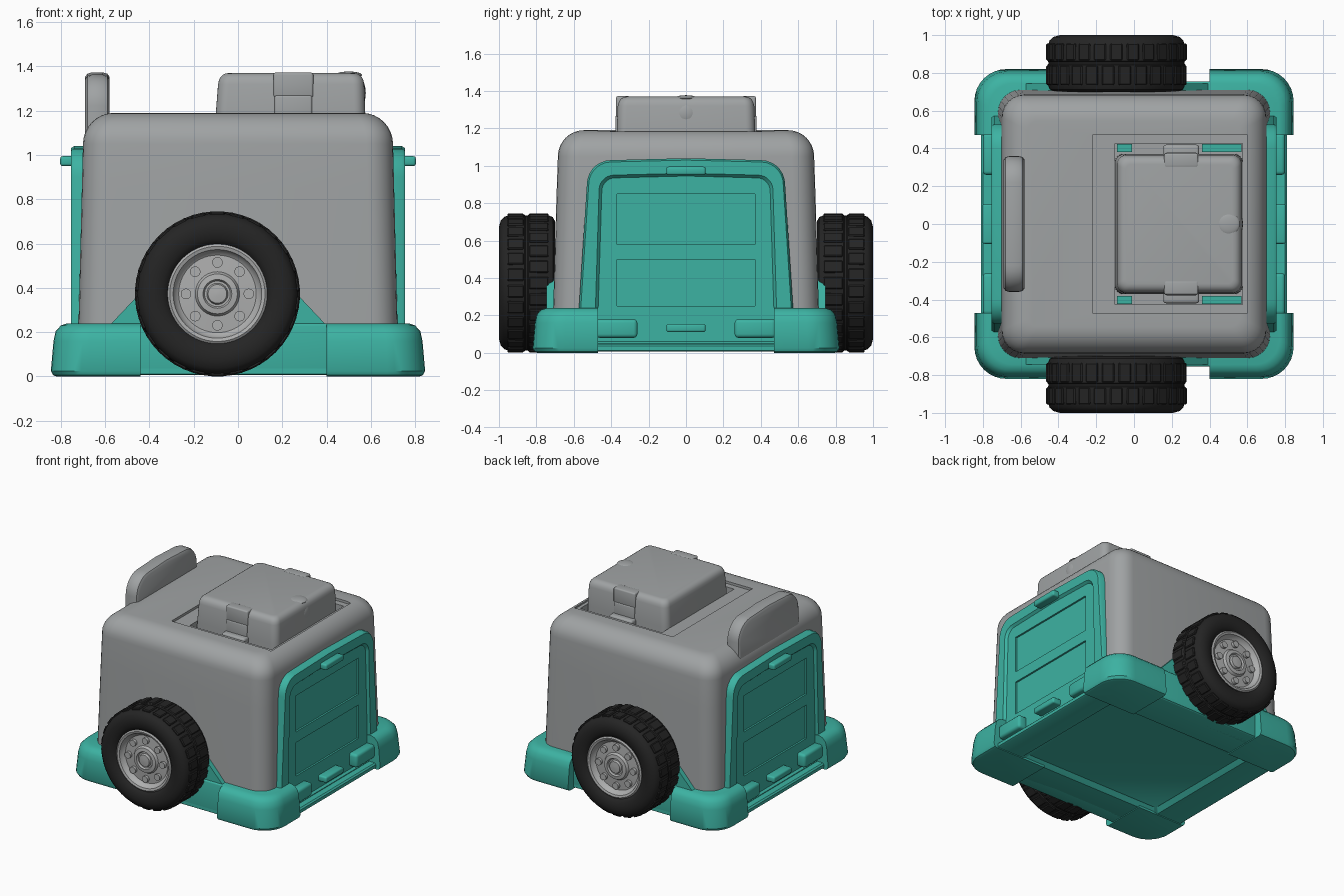
import bpy, bmesh
from math import sin, cos, pi, radians
from mathutils import Matrix, Vector

if "Cube" in bpy.data.objects:
    bpy.data.objects.remove(bpy.data.objects["Cube"])


def material(name, rgb):
    m = bpy.data.materials.new(name)
    m.diffuse_color = (*rgb, 1)
    m.use_nodes = True
    m.node_tree.nodes["Principled BSDF"].inputs["Base Color"].default_value = m.diffuse_color
    return m


GREY = material("body grey", (0.35, 0.365, 0.37))
HUB = material("rim grey", (0.42, 0.425, 0.425))
TEAL = material("teal", (0.046, 0.45, 0.365))
BLACK = material("tyre black", (0.018, 0.018, 0.018))


def finish(bm, name, mat):
    bmesh.ops.recalc_face_normals(bm, faces=bm.faces)
    me = bpy.data.meshes.new(name)
    bm.to_mesh(me)
    bm.free()
    me.materials.append(mat)
    ob = bpy.data.objects.new(name, me)
    bpy.context.collection.objects.link(ob)
    return ob


def loft(name, rings, mat):
    """Bridge closed rings of equal point count and cap both ends."""
    bm = bmesh.new()
    vs = [[bm.verts.new(p) for p in r] for r in rings]
    n = len(vs[0])
    for a, b in zip(vs, vs[1:]):
        for i in range(n):
            j = (i + 1) % n
            bm.faces.new((a[i], a[j], b[j], b[i]))
    bm.faces.new(vs[0])
    bm.faces.new(vs[-1])
    return finish(bm, name, mat)


def box(name, x, y, z, mat, bevel=0.0):
    bm = bmesh.new()
    bmesh.ops.create_cube(bm, size=1)
    for v in bm.verts:
        v.co = Vector([(r[0] + r[1]) / 2 + c * abs(r[1] - r[0]) for r, c in zip((x, y, z), v.co)])
    if bevel:
        bmesh.ops.bevel(bm, geom=bm.edges[:], offset=bevel, segments=3, profile=0.5, affect='EDGES')
    return finish(bm, name, mat)


def cut(ob, cutter):
    m = ob.modifiers.new("cut", 'BOOLEAN')
    m.operation = 'DIFFERENCE'
    m.object = cutter
    m.solver = 'EXACT'
    bpy.context.view_layer.objects.active = ob
    bpy.ops.object.modifier_apply(modifier=m.name)
    bpy.data.objects.remove(cutter)


def rounded(hx, hy, r, z, cx=0.0, n=6):
    """Rounded rectangle in plan."""
    pts = []
    for k, (sx, sy) in enumerate(((1, 1), (-1, 1), (-1, -1), (1, -1))):
        for i in range(n + 1):
            t = (k + i / n) * pi / 2
            pts.append((cx + sx * (hx - r) + r * cos(t), sy * (hy - r) + r * sin(t), z))
    return pts


def arch(hb, ht, z0, z1, r, x, n=7):
    """Arched outline facing along x."""
    half = [(hb, z0)] + [(ht - r + r * cos(i / n * pi / 2), z1 - r + r * sin(i / n * pi / 2))
                         for i in range(n + 1)]
    outline = half + [(0, z1 + 0.01)] + [(-y, z) for y, z in reversed(half)]
    return [(x, y, z) for y, z in outline]


def revolve(bm, profile, cx, cz, side, n=56):
    """Spin (radius, y) points about the wheel axle."""
    rings = [[bm.verts.new((cx + r * cos(2 * pi * i / n), side * y, cz + r * sin(2 * pi * i / n)))
              for i in range(n)] for r, y in profile]
    for a, b in zip(rings, rings[1:]):
        for i in range(n):
            j = (i + 1) % n
            bm.faces.new((a[i], a[j], b[j], b[i]))
    bm.faces.new(rings[0])
    bm.faces.new(rings[-1])


# Main body with rounded shoulders and the lid recess
rings = [rounded(0.725, 0.715, 0.12, 0.045), rounded(0.72, 0.71, 0.12, 0.24),
         rounded(0.705, 0.692, 0.12, 0.85)]
for i in range(9):
    t = i / 8 * pi / 2
    d = 0.14 * (1 - cos(t))
    rings.append(rounded(0.70 - d, 0.685 - d, 0.12 - d * 0.5, 1.05 + 0.14 * sin(t)))
body = loft("body_shell", rings, GREY)
cut(body, box("recess_cutter", (-0.22, 0.60), (-0.47, 0.47), (1.172, 1.4), GREY))
cut(body, box("well_cutter", (-0.10, 0.575), (-0.425, 0.425), (1.09, 1.4), GREY))

# Lid box with rounded top edge
rings = [rounded(0.34, 0.372, 0.05, 1.08, 0.237), rounded(0.338, 0.37, 0.05, 1.18, 0.237),
         rounded(0.33, 0.365, 0.05, 1.32, 0.24)]
for i in range(1, 6):
    t = i / 5 * pi / 2
    d = 0.045 * (1 - cos(t))
    rings.append(rounded(0.328 - d, 0.362 - d, 0.05 - d * 0.5, 1.325 + 0.045 * sin(t), 0.24))
loft("lid_box", rings, GREY)

# Latches on both sides of the lid, with teal showing in the well beside them
for s in (1, -1):
    box("latch_plate", (0.16, 0.34), (s * 0.30, s * 0.374), (1.26, 1.372), GREY, 0.01)
    box("latch_block", (0.165, 0.335), (s * 0.34, s * 0.378), (1.14, 1.27), GREY, 0.01)
    box("latch_foot", (0.155, 0.345), (s * 0.34, s * 0.42), (1.08, 1.185), GREY, 0.015)
    for x in ((0.36, 0.57), (-0.09, -0.01)):
        box("well_lining", x, (s * 0.38, s * 0.424), (1.08, 1.10), TEAL)

# Lid knob and the bulge beneath it
for name, c, sc in (("lid_knob", (0.50, 0, 1.362), (0.06, 0.06, 0.015)),
                    ("lid_bulge", (0.525, 0, 1.28), (0.052, 0.085, 0.085))):
    bm = bmesh.new()
    bmesh.ops.create_uvsphere(bm, u_segments=24, v_segments=12, radius=1,
                              matrix=Matrix.Translation(c) @ Matrix.Diagonal((*sc, 1)))
    finish(bm, name, GREY)

# Upright fin handle
fin = [(-0.69, 0.02), (-0.68, 0.006), (-0.66, 0.0), (-0.61, 0.0), (-0.59, 0.006), (-0.58, 0.02)]
loft("top_handle", [arch(0.36 - d, 0.36 - d, 1.03, 1.363 - d, 0.14, x) for x, d in fin], GREY)

# Base plate, recessed underneath
loft("base_plate", [rounded(0.80, 0.745, 0.1, 0.045), rounded(0.81, 0.755, 0.1, 0.035),
                    rounded(0.81, 0.755, 0.1, 0.012), rounded(0.80, 0.745, 0.1, 0.006),
                    rounded(0.60, 0.48, 0.03, 0.006), rounded(0.57, 0.45, 0.03, 0.035)], TEAL)

# Corner bumpers
for sx in (1, -1):
    for sy in (1, -1):
        rings = []
        for z, d in ((0, 0.025), (0.006, 0.01), (0.025, 0), (0.16, 0.012), (0.205, 0.022),
                     (0.23, 0.045), (0.24, 0.075)):
            X, Y, r = 0.845 - d, 0.82 - d, 0.17 - d * 0.5
            x0 = 0.40 if sx > 0 else 0.44
            pts = [(x0, 0.47), (X, 0.47)]
            pts += [(X - r + r * cos(i / 8 * pi / 2), Y - r + r * sin(i / 8 * pi / 2)) for i in range(9)]
            pts.append((x0, Y))
            rings.append([(sx * x, sy * y, z) for x, y in pts])
        loft("corner_bumper", rings, TEAL)

# Side skirts with raised wheel mounts
for s in (1, -1):
    box("side_skirt", (-0.5, 0.5), (s * 0.64, s * 0.755), (0.006, 0.24), TEAL, 0.012)
    mount = [(-0.59, 0.22), (0.41, 0.22), (0.24, 0.40), (-0.42, 0.40)]
    loft("wheel_mount", [[(x, s * y, z) for x, z in mount] for y in (0.66, 0.745)], TEAL)

# End doors with frame, sunken field, panels, pulls and hinge blocks
for s in (1, -1):
    outer = (0.585, 0.53, 0.045, 1.03, 0.13)
    trim = (0.575, 0.52, 0.045, 1.02, 0.12)
    inner = (0.49, 0.465, 0.05, 0.95, 0.08)
    field = (0.475, 0.45, 0.06, 0.935, 0.07)
    door = loft("end_door", [arch(*outer, s * 0.64), arch(*outer, s * 0.74), arch(*trim, s * 0.755),
                             arch(*inner, s * 0.755), arch(*field, s * 0.738)], TEAL)
    for z in ((0.58, 0.85), (0.25, 0.50)):
        cut(door, box("panel_cutter", (s * 0.725, s * 0.85), (-0.37, 0.37), z, TEAL))
    box("upper_pull", (s * 0.72, s * 0.803), (-0.105, 0.105), (0.95, 0.995), TEAL, 0.012)
    box("lower_pull", (s * 0.72, s * 0.803), (-0.105, 0.105), (0.11, 0.155), TEAL, 0.012)
    for q in (1, -1):
        box("hinge_block", (s * 0.72, s * 0.80), (q * 0.26, q * 0.48), (0.08, 0.18), TEAL, 0.02)

# Wheels
CX, CZ, R = -0.093, 0.373, 0.371
for s in (1, -1):
    bm = bmesh.new()
    revolve(bm, [(0.20, 0.70), (0.33, 0.70), (0.352, 0.712), (0.364, 0.74), (0.366, 0.842),
                 (0.360, 0.848), (0.360, 0.858), (0.366, 0.864), (0.364, 0.94), (0.354, 0.972),
                 (0.335, 0.99), (0.30, 1.0), (0.25, 0.995), (0.225, 0.975), (0.20, 0.93)], CX, CZ, s)
    # shallow tread lugs in two staggered bands
    for k in range(2):
        y0, y1 = ((0.735, 0.84), (0.866, 0.955))[k]
        for i in range(26):
            a = 2 * pi * (i + 0.5 * k) / 26
            mat = (Matrix.Translation((CX, 0, CZ)) @ Matrix.Rotation(-a, 4, 'Y')
                   @ Matrix.Translation((R - 0.013, s * (y0 + y1) / 2, 0))
                   @ Matrix.Diagonal((0.028, y1 - y0, 0.066, 1)))
            lug = bmesh.ops.create_cube(bm, size=1, matrix=mat)["verts"]
            edges = list({e for v in lug for e in v.link_edges})
            bmesh.ops.bevel(bm, geom=edges, offset=0.006, segments=1, affect='EDGES')
    finish(bm, "tyre", BLACK)

    bm = bmesh.new()
    revolve(bm, [(0.225, 0.85), (0.225, 0.978), (0.215, 0.985), (0.20, 0.98), (0.19, 0.955),
                 (0.175, 0.945), (0.10, 0.95), (0.09, 0.968), (0.065, 0.972), (0.058, 0.96),
                 (0.048, 0.96), (0.042, 0.975), (0.01, 0.978)], CX, CZ, s)
    # wheel nuts
    for i in range(8):
        a = 2 * pi * i / 8 + pi / 2
        mat = (Matrix.Translation((CX + 0.142 * cos(a), s * 0.95, CZ + 0.142 * sin(a)))
               @ Matrix.Rotation(pi / 2, 4, 'X'))
        bmesh.ops.create_cone(bm, cap_ends=True, segments=14, radius1=0.024, radius2=0.024,
                              depth=0.036, matrix=mat)
    finish(bm, "wheel_rim", HUB)

# Smooth shading with sharp edges kept
bpy.ops.object.select_all(action='SELECT')
bpy.context.view_layer.objects.active = body
bpy.ops.object.shade_smooth_by_angle(angle=radians(35))
